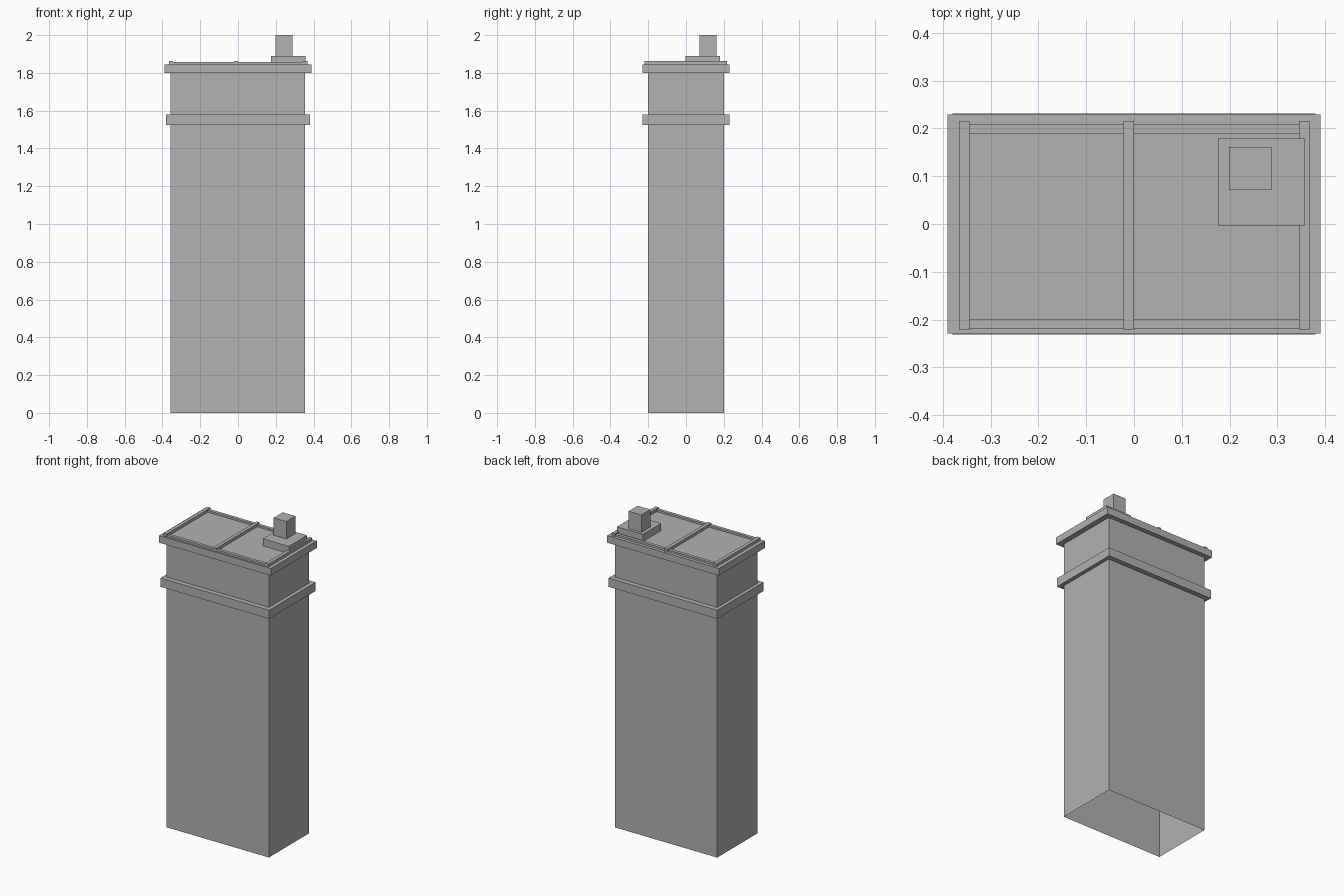
import bpy
import bmesh

cube = bpy.data.objects.get("Cube")
if cube:
    bpy.data.objects.remove(cube, do_unlink=True)

grey = bpy.data.materials.new("plain grey")
grey.use_nodes = True
colour = (0.445, 0.445, 0.445, 1)
grey.diffuse_color = colour
grey.node_tree.nodes["Principled BSDF"].inputs["Base Color"].default_value = colour


def box(name, x, y, z, open_bottom=False):
    """Box between the (low, high) pairs of each axis."""
    bm = bmesh.new()
    bmesh.ops.create_cube(bm, size=1)
    for v in bm.verts:
        v.co = [span[c > 0] for span, c in zip((x, y, z), v.co)]
    if open_bottom:
        bm.normal_update()
        bottom = [f for f in bm.faces if f.normal.z < -0.5]
        bmesh.ops.delete(bm, geom=bottom, context='FACES')
    mesh = bpy.data.meshes.new(name)
    bm.to_mesh(mesh)
    bm.free()
    mesh.materials.append(grey)
    obj = bpy.data.objects.new(name, mesh)
    bpy.context.collection.objects.link(obj)
    return obj


# Hollow tower, open underneath
box("tower_body", (-0.358, 0.356), (-0.2, 0.2), (0, 1.82), open_bottom=True)

# Projecting band and roof slab
box("cornice_band", (-0.38, 0.38), (-0.231, 0.231), (1.525, 1.58))
box("roof_slab", (-0.39, 0.39), (-0.229, 0.229), (1.8, 1.845))

# Roof edging: three cross rails and two long rails
for name, x in (("right", -0.355), ("middle", -0.011), ("left", 0.356)):
    box(name + "_cross_rail", (x - 0.011, x + 0.011), (-0.221, 0.216), (1.84, 1.863))
for name, y in (("front", -0.209), ("back", 0.199)):
    box(name + "_long_rail", (-0.355, 0.356), (y - 0.01, y + 0.01), (1.84, 1.857))

# Chimney on its plinth
box("chimney_plinth", (0.176, 0.357), (-0.003, 0.179), (1.84, 1.89))
box("chimney_stack", (0.199, 0.288), (0.071, 0.161), (1.88, 2))
